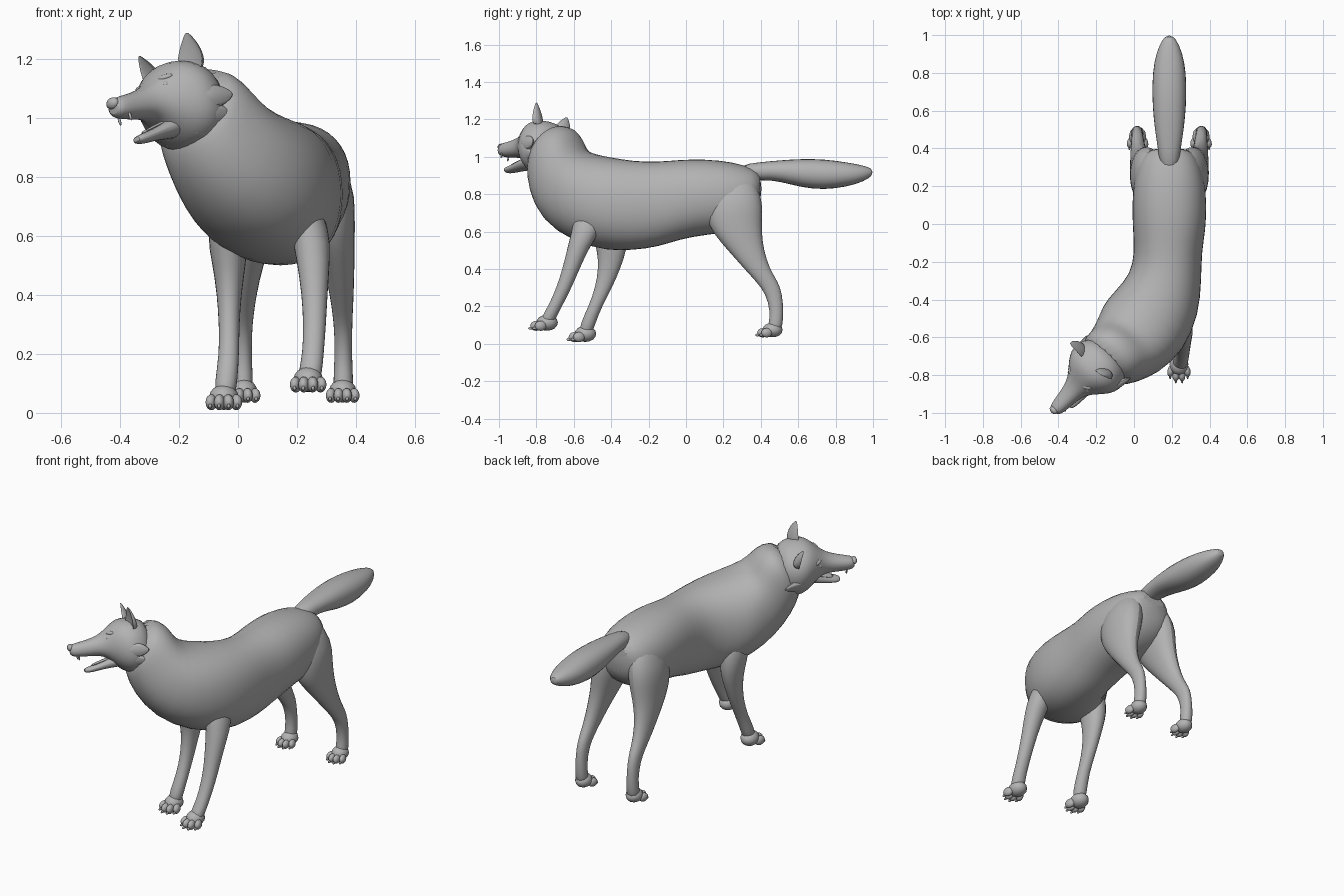
import bpy, bmesh, math
from math import cos, sin, pi, radians
from mathutils import Vector, Matrix

if "Cube" in bpy.data.objects:
    bpy.data.objects.remove(bpy.data.objects["Cube"])

grey = bpy.data.materials.new("plain grey")
grey.use_nodes = True
GREY = (0.45, 0.45, 0.45, 1)
grey.diffuse_color = GREY
grey.node_tree.nodes["Principled BSDF"].inputs["Base Color"].default_value = GREY

HEAD = (Matrix.Translation((-0.2, -0.76, 1.05)) @ Matrix.Rotation(radians(-45), 4, 'Z')
        @ Matrix.Rotation(radians(-19), 4, 'Y') @ Matrix.Rotation(radians(3), 4, 'X'))
MID = 0.187  # x of the hindquarter centre line


def finish(name, bm, matrix=None, subdiv=1, angle=40):
    if matrix:
        bm.transform(matrix)
    bmesh.ops.recalc_face_normals(bm, faces=bm.faces)
    me = bpy.data.meshes.new(name)
    bm.to_mesh(me)
    bm.free()
    me.materials.append(grey)
    ob = bpy.data.objects.new(name, me)
    bpy.context.collection.objects.link(ob)
    if subdiv:
        ob.modifiers.new("round", 'SUBSURF').levels = subdiv
        ob.modifiers["round"].render_levels = subdiv
    bpy.ops.object.select_all(action='DESELECT')
    ob.select_set(True)
    bpy.context.view_layer.objects.active = ob
    bpy.ops.object.shade_smooth_by_angle(angle=radians(angle))
    return ob


def loft(name, rings, n=14, power=0.9, matrix=None, subdiv=1, cup=0):
    """Skin a row of rounded rings, each (centre, side vector, up vector)."""
    bm = bmesh.new()
    rows = []
    for c, s, u in rings:
        c, s, u = Vector(c), Vector(s), Vector(u)
        row = []
        for i in range(n):
            a = 2 * pi * i / n
            x = math.copysign(abs(cos(a)) ** power, cos(a))
            y = math.copysign(abs(sin(a)) ** power, sin(a))
            if cup and y < -0.1:  # hollow the front of an ear
                y = -y * cup
            row.append(bm.verts.new(c + s * x + u * y))
        rows.append(row)
    for p, q in zip(rows, rows[1:]):
        for i in range(n):
            j = (i + 1) % n
            bm.faces.new((p[i], p[j], q[j], q[i]))
    bm.faces.new(rows[0])
    bm.faces.new(rows[-1])
    return finish(name, bm, matrix, subdiv)


def turned(c, hw, hh, yaw=0, pitch=0):
    """Ring facing forward, turned to the right by yaw and raised by pitch."""
    y, p = radians(yaw), radians(pitch)
    side = Vector((cos(y), -sin(y), 0)) * hw
    up = Vector((sin(y) * sin(p), cos(y) * sin(p), cos(p))) * hh
    return c, side, up


def ball(name, centre, size, matrix=None, turn=0):
    bm = bmesh.new()
    bmesh.ops.create_uvsphere(bm, u_segments=12, v_segments=8, radius=1)
    m = Matrix.Translation(centre) @ Matrix.Rotation(turn, 4, 'Z') @ Matrix.Diagonal((*size, 1))
    bm.transform(m)
    return finish(name, bm, matrix, 0, 60)


# Torso and neck, bending towards the head
loft("torso_and_neck", [turned(*r) for r in (
    ((MID, 0.405, 0.83), 0.09, 0.08),
    ((MID, 0.36, 0.80), 0.15, 0.14),
    ((MID, 0.25, 0.785), 0.19, 0.19),
    ((MID, 0.10, 0.785), 0.20, 0.205),
    ((MID, -0.03, 0.772), 0.195, 0.215),
    ((0.18, -0.15, 0.745), 0.18, 0.23),
    ((0.17, -0.28, 0.738), 0.19, 0.24, 5),
    ((0.12, -0.42, 0.748), 0.235, 0.255, 15),
    ((0.05, -0.55, 0.78), 0.25, 0.245, 30, 5),
    ((-0.03, -0.65, 0.845), 0.215, 0.225, 40, 18),
    ((-0.09, -0.69, 0.945), 0.185, 0.20, 45, 33),
    ((-0.13, -0.71, 1.02), 0.17, 0.175, 45, 35),
    ((-0.17, -0.74, 1.06), 0.14, 0.13, 45, 25))], n=20)

# Tail, carried straight back
loft("tail", [((MID, y, z), (w, 0, 0), (0, 0, h)) for y, z, w, h in (
    (0.28, 0.91, 0.05, 0.05), (0.40, 0.925, 0.062, 0.048), (0.50, 0.925, 0.08, 0.058),
    (0.62, 0.912, 0.092, 0.08), (0.74, 0.905, 0.095, 0.085), (0.86, 0.905, 0.085, 0.068),
    (0.95, 0.91, 0.055, 0.045), (1.0, 0.918, 0.02, 0.018))], n=12)


def leg(name, rows):
    loft(name, [((x, y, z), (hx, 0, 0), (0, hy, 0)) for z, x, y, hx, hy in rows], n=12, power=0.95)


def paw(name, x, y, z, s=1.0):
    """Pad, four toes and claws; (x, y, z) is the middle of the sole."""
    ball(name + "_pad", (x, y + 0.012 * s, z + 0.043 * s), (0.05 * s, 0.058 * s, 0.043 * s))
    for i, (dx, dy) in enumerate(((-0.042, -0.022), (-0.015, -0.045), (0.015, -0.045), (0.042, -0.022))):
        t = (x + dx * s, y + dy * s, z + 0.026 * s)
        ball(f"{name}_toe_{i}", t, (0.019 * s, 0.033 * s, 0.027 * s), turn=dx * 6)
        ball(f"{name}_claw_{i}", (t[0] + dx * 0.1, t[1] - 0.031 * s, z + 0.013 * s),
             (0.006 * s, 0.013 * s, 0.008 * s))


# Front legs, the left one stepping ahead
leg("left_front_leg", (
    (0.76, 0.20, -0.50, 0.06, 0.09), (0.62, 0.245, -0.525, 0.07, 0.085),
    (0.53, 0.255, -0.57, 0.06, 0.062), (0.40, 0.26, -0.615, 0.045, 0.047),
    (0.30, 0.26, -0.652, 0.04, 0.042), (0.20, 0.255, -0.70, 0.037, 0.038),
    (0.14, 0.245, -0.735, 0.042, 0.042), (0.09, 0.24, -0.75, 0.035, 0.035)))
paw("left_front_paw", 0.238, -0.755, 0.07)
leg("right_front_leg", (
    (0.74, -0.03, -0.43, 0.06, 0.09), (0.60, -0.035, -0.41, 0.075, 0.10),
    (0.50, -0.03, -0.395, 0.058, 0.082), (0.40, -0.03, -0.41, 0.043, 0.06),
    (0.30, -0.03, -0.44, 0.036, 0.047), (0.20, -0.03, -0.485, 0.035, 0.037),
    (0.11, -0.04, -0.525, 0.04, 0.042), (0.04, -0.045, -0.54, 0.035, 0.035)))
paw("right_front_paw", -0.048, -0.55, 0.01)

# Hind legs, mirrored about the hip line
HIND = ((0.92, 0.08, 0.26, 0.05, 0.09), (0.78, 0.115, 0.26, 0.095, 0.155),
        (0.68, 0.125, 0.255, 0.088, 0.16), (0.59, 0.14, 0.275, 0.072, 0.135),
        (0.50, 0.155, 0.32, 0.055, 0.10), (0.40, 0.165, 0.38, 0.042, 0.07),
        (0.33, 0.168, 0.435, 0.035, 0.06), (0.27, 0.17, 0.47, 0.031, 0.046),
        (0.17, 0.17, 0.487, 0.031, 0.036), (0.10, 0.17, 0.478, 0.036, 0.04),
        (0.06, 0.17, 0.47, 0.03, 0.035))
for label, s in (("left", 1), ("right", -1)):
    leg(f"{label}_hind_leg", [(z, MID + s * x, y, hx, hy) for z, x, y, hx, hy in HIND])
    paw(f"{label}_hind_paw", MID + s * 0.168, 0.452, 0.035, 0.92)


# Head, made facing -y about its own centre, then turned into place
def head_loft(name, rows, **kw):
    loft(name, [((0, y, z), (w, 0, 0), (0, 0, h)) for y, z, w, h in rows], matrix=HEAD, **kw)


head_loft("skull_and_muzzle", (
    (0.12, -0.02, 0.11, 0.12), (0.06, -0.015, 0.155, 0.15), (0.0, -0.01, 0.17, 0.155),
    (-0.05, 0.0, 0.15, 0.145), (-0.10, 0.01, 0.105, 0.10), (-0.14, 0.012, 0.07, 0.065),
    (-0.19, 0.005, 0.054, 0.05), (-0.26, 0.0, 0.045, 0.042), (-0.305, 0.0, 0.038, 0.036),
    (-0.325, 0.0, 0.025, 0.025)), n=16)
head_loft("lower_jaw", (
    (-0.02, -0.075, 0.07, 0.05), (-0.11, -0.09, 0.048, 0.03), (-0.18, -0.108, 0.036, 0.02),
    (-0.235, -0.118, 0.029, 0.017), (-0.258, -0.117, 0.016, 0.01)), n=12)
head_loft("tongue", ((-0.05, -0.05, 0.03, 0.01), (-0.15, -0.078, 0.026, 0.008),
                     (-0.22, -0.096, 0.018, 0.006)), n=10)
ball("nose", (0, -0.318, 0.016), (0.026, 0.018, 0.02), HEAD)

for label, s in (("left", 1), ("right", -1)):
    # Cupped ear
    loft(f"{label}_ear", [((s * x, y, z), (w, s * w * 0.25, 0), (0, t, 0)) for x, y, z, w, t in (
        (0.088, 0.0, 0.08, 0.05, 0.05), (0.098, 0.0, 0.125, 0.052, 0.042),
        (0.108, 0.0, 0.165, 0.038, 0.03), (0.118, 0.0, 0.20, 0.015, 0.012),
        (0.12, 0.0, 0.212, 0.004, 0.004))], n=12, matrix=HEAD, cup=0.35)
    # Eye, brow and fang
    ball(f"{label}_eye", (s * 0.068, -0.113, 0.05), (0.016, 0.014, 0.012), HEAD, s * 0.7)
    ball(f"{label}_brow", (s * 0.062, -0.10, 0.075), (0.032, 0.018, 0.012), HEAD, s * 0.6)
    ball(f"{label}_fang", (s * 0.027, -0.28, -0.04), (0.005, 0.005, 0.016), HEAD)
    # Cheek ruff of swept-back tufts
    for i, a in enumerate((-10, -35, -60)):
        d = Vector((s * cos(radians(a)), 0, sin(radians(a))))
        across = Vector((-d.z, 0, d.x)) * 0.05
        c = d * 0.13
        loft(f"{label}_cheek_tuft_{i}", [
            (c + Vector((0, -0.05, 0)), across * 0.7, d * 0.02),
            (c * 1.08 + Vector((0, 0.01, 0)), across, d * 0.03),
            (c * 1.22 + Vector((0, 0.06, 0)), across * 0.7, d * 0.015),
            (c * 1.32 + Vector((0, 0.09, 0)), across * 0.1, d * 0.004)], n=8, matrix=HEAD)
